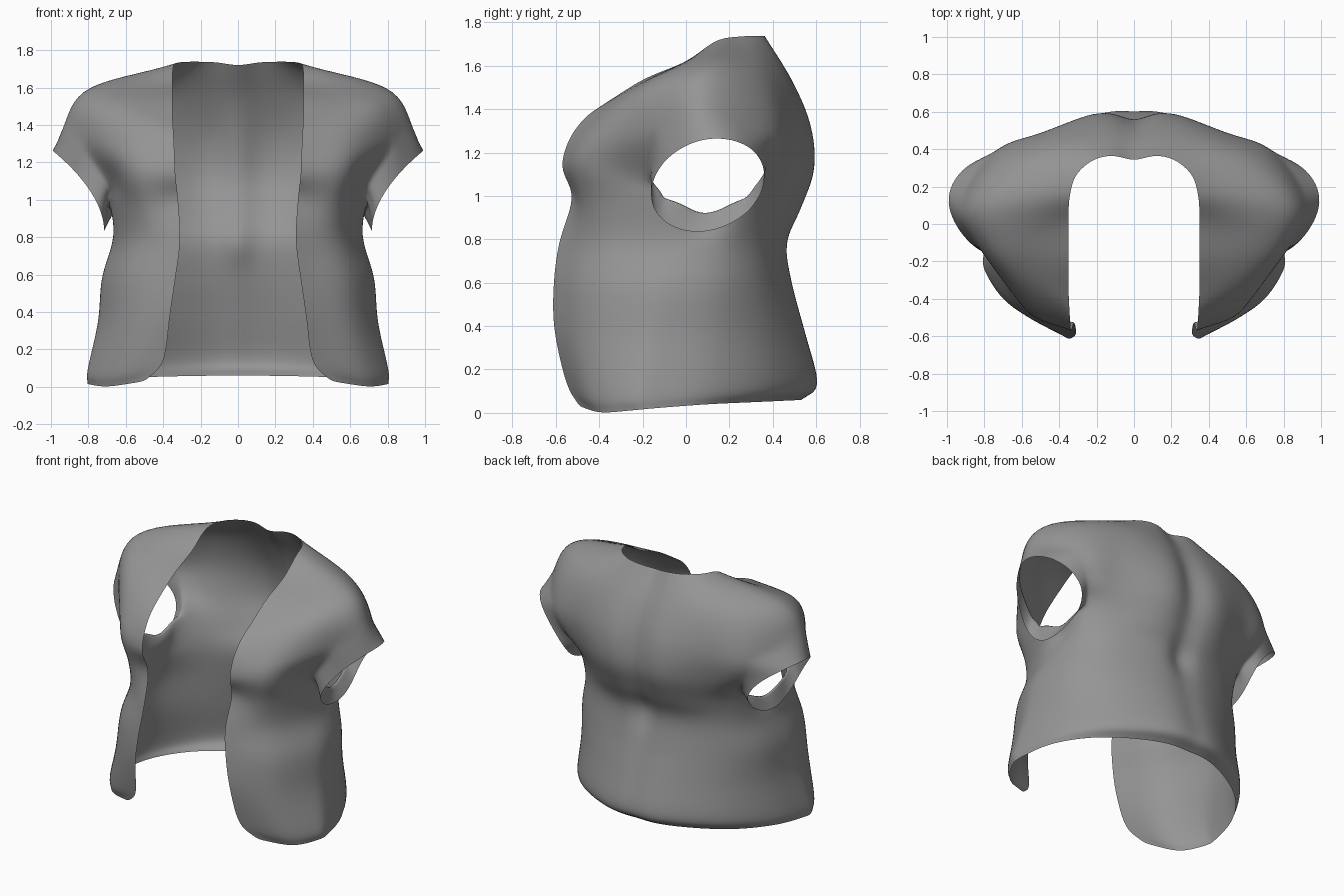
import bpy, bmesh, math
from mathutils import Vector

if "Cube" in bpy.data.objects:
    bpy.data.objects.remove(bpy.data.objects["Cube"])

REFINE = 4          # grid steps between neighbouring seams / levels
ANGLES = (0, 20, 45, 68)   # back seams around the lower body, degrees
FRONT_STEPS = (0, 0.2, 0.6, 1)  # front seams, share of the way to the opening

grey = bpy.data.materials.new("grey cloth")
grey.diffuse_color = (0.3, 0.3, 0.3, 1)
grey.use_nodes = True
grey.node_tree.nodes["Principled BSDF"].inputs["Base Color"].default_value = grey.diffuse_color

# Lower body sections: z, back y, side x, widest y, front edge x, front edge y
SECTIONS = [
    (0.035, 0.54, 0.80, -0.15, 0.50, -0.49),
    (0.11, 0.615, 0.80, -0.15, 0.40, -0.55),
    (0.35, 0.56, 0.745, -0.08, 0.365, -0.605),
    (0.58, 0.50, 0.725, -0.02, 0.335, -0.61),
    (0.78, 0.475, 0.668, 0.05, 0.31, -0.585),
]

# Upper seams, from the underarm level up to the neck edge
BACK_CENTRE = [(0, .525, .94), (0, .58, 1.12), (0, .56, 1.32), (0, .48, 1.53), (0, .355, 1.72)]
BLADE = [(.22, .52, .94), (.22, .585, 1.12), (.21, .575, 1.32), (.2, .49, 1.53), (.12, .365, 1.735)]
BACK_SIDE = [(.46, .405, .94), (.49, .465, 1.12), (.5, .485, 1.32), (.42, .44, 1.55), (.22, .34, 1.738)]
ARM_BACK = [(.63, .28, 1.0), (.69, .37, 1.13), (.75, .385, 1.3), (.66, .32, 1.57), (.31, .26, 1.735)]
SHOULDER = [(.665, .09, .93), (.99, .1, 1.25), (.935, .09, 1.40), (.80, .1, 1.60), (.345, .14, 1.715)]
ARM_FRONT = [(.685, -.1, 1.0), (.70, -.165, 1.11), (.82, -.14, 1.32), (.74, -.12, 1.54), (.35, 0, 1.62)]
BUST = [(.54, -.435, .96), (.58, -.465, 1.14), (.60, -.41, 1.29), (.60, -.27, 1.47), (.35, -.19, 1.54)]
FRONT_EDGE = [(.32, -.525, .99), (.335, -.57, 1.13), (.34, -.54, 1.255), (.345, -.465, 1.36), (.35, -.36, 1.435)]
SEAMS = [BACK_CENTRE, BLADE, BACK_SIDE, ARM_BACK, SHOULDER, ARM_FRONT, BUST, FRONT_EDGE]


def section(z, yb, xs, yc, xf, yf):
    """Half of a rounded loop, from back centre round to the front edge."""
    p, q = 2 / 2.4, 1.09 - 0.16 * z     # front and back roundness
    end = math.pi - math.asin((xf / xs) ** (1 / p))
    depth = (yc - yf) / (-math.cos(end)) ** p
    pts = []
    for a in [math.radians(a) for a in ANGLES]:
        pts.append(Vector((xs * math.sin(a) ** q, yc + (yb - yc) * math.cos(a) ** q, z)))
    for k in FRONT_STEPS:
        a = math.pi / 2 + (end - math.pi / 2) * k
        pts.append(Vector((xs * math.sin(a) ** p, yc - depth * max(0, -math.cos(a)) ** p, z)))
    # Hem dips toward the front and lifts again at the opening
    for v in pts:
        wave = v.y * (0.1 if v.y < 0 else 0.05) + 0.05 * (max(0, -v.y - 0.35) / 0.15) ** 2
        v.z += wave * max(0, 1 - z / 0.5)
    return pts


def spline(pts):
    """Catmull-Rom curve through the points."""
    p = [2 * pts[0] - pts[1]] + pts + [2 * pts[-1] - pts[-2]]
    out = []
    for i in range(1, len(p) - 2):
        a, b, c, d = p[i - 1:i + 3]
        for k in range(REFINE):
            t = k / REFINE
            out.append(0.5 * (2 * b + (c - a) * t + (2 * a - 5 * b + 4 * c - d) * t * t
                              + (3 * b - a - 3 * c + d) * t ** 3))
    return out + [pts[-1].copy()]


# Control loops, refined along both directions
loops = [section(*s) for s in SECTIONS]
loops += [[Vector(seam[k]) for seam in SEAMS] for k in range(5)]
columns = [spline(list(col)) for col in zip(*loops)]
# Each row starts with a level tangent at the spine, so the halves meet smoothly
rows = []
for row in zip(*columns):
    row = list(row)
    mirrored = Vector((-row[1].x, row[1].y, row[1].z))
    rows.append(spline([mirrored] + row)[REFINE:])

# Spine groove, deepest at the waist
for row in rows:
    for v in row:
        if v.y > 0.2:
            depth = 0.012 + 0.04 * math.exp(-((v.z - 0.77) / 0.12) ** 2) + 0.015 * math.exp(-((v.z - 1.2) / 0.3) ** 2)
            v.y -= depth * math.exp(-(v.x / 0.07) ** 2)
    row[0].x = 0

# Body panel with an opening for the arm
bm = bmesh.new()
grid = [[bm.verts.new(v) for v in row] for row in rows]
R0, R1 = 5 * REFINE, 7 * REFINE
C0, C1 = 3 * REFINE, 5 * REFINE
for r in range(len(grid) - 1):
    for c in range(len(grid[0]) - 1):
        if not (R0 <= r < R1 and C0 <= c < C1):
            bm.faces.new((grid[r][c], grid[r][c + 1], grid[r + 1][c + 1], grid[r + 1][c]))

# Short cap sleeve lofted from the armhole to its tilted rim
hole = [grid[R0][c] for c in range(C0, C1)] + [grid[r][C1] for r in range(R0, R1)]
hole += [grid[R1][c] for c in range(C1, C0, -1)] + [grid[r][C0] for r in range(R1, R0, -1)]


def rim_point(co):
    a = math.atan2((co.z - 1.12) / 0.22, (co.y - 0.11) / 0.27)
    y = 0.1 + 0.262 * math.cos(a)
    z = 1.05 + 0.213 * math.sin(a) + 0.15 * (y - 0.1)
    x = 0.715 + 0.285 * max(0, (z - 0.83) / 0.44) ** 1.9
    x -= 0.9 * max(0, y - 0.1) ** 2
    return Vector((x, y, z))


rim = [rim_point(v.co) for v in hole]
previous = hole
for step in range(1, 5):
    ring = [bm.verts.new(h.co.lerp(e, step / 4)) for h, e in zip(hole, rim)]
    for i in range(len(ring)):
        j = (i + 1) % len(ring)
        bm.faces.new((previous[i], previous[j], ring[j], ring[i]))
    previous = ring

bmesh.ops.delete(bm, geom=[v for v in bm.verts if not v.link_faces], context='VERTS')
bmesh.ops.recalc_face_normals(bm, faces=bm.faces)
back_face = min(bm.faces, key=lambda f: (f.calc_center_median() - Vector((0.1, 0.59, 1.1))).length)
if back_face.normal.y < 0:
    bmesh.ops.reverse_faces(bm, faces=bm.faces)
for f in bm.faces:
    f.smooth = True

mesh = bpy.data.meshes.new("open_vest")
bm.to_mesh(mesh)
bm.free()
mesh.materials.append(grey)
vest = bpy.data.objects.new("open_vest", mesh)
bpy.context.collection.objects.link(vest)

# Left half and final smoothing
mirror = vest.modifiers.new("mirror", 'MIRROR')
mirror.use_clip = True
mirror.merge_threshold = 0.002
smooth = vest.modifiers.new("smooth", 'SUBSURF')
smooth.levels = smooth.render_levels = 1
